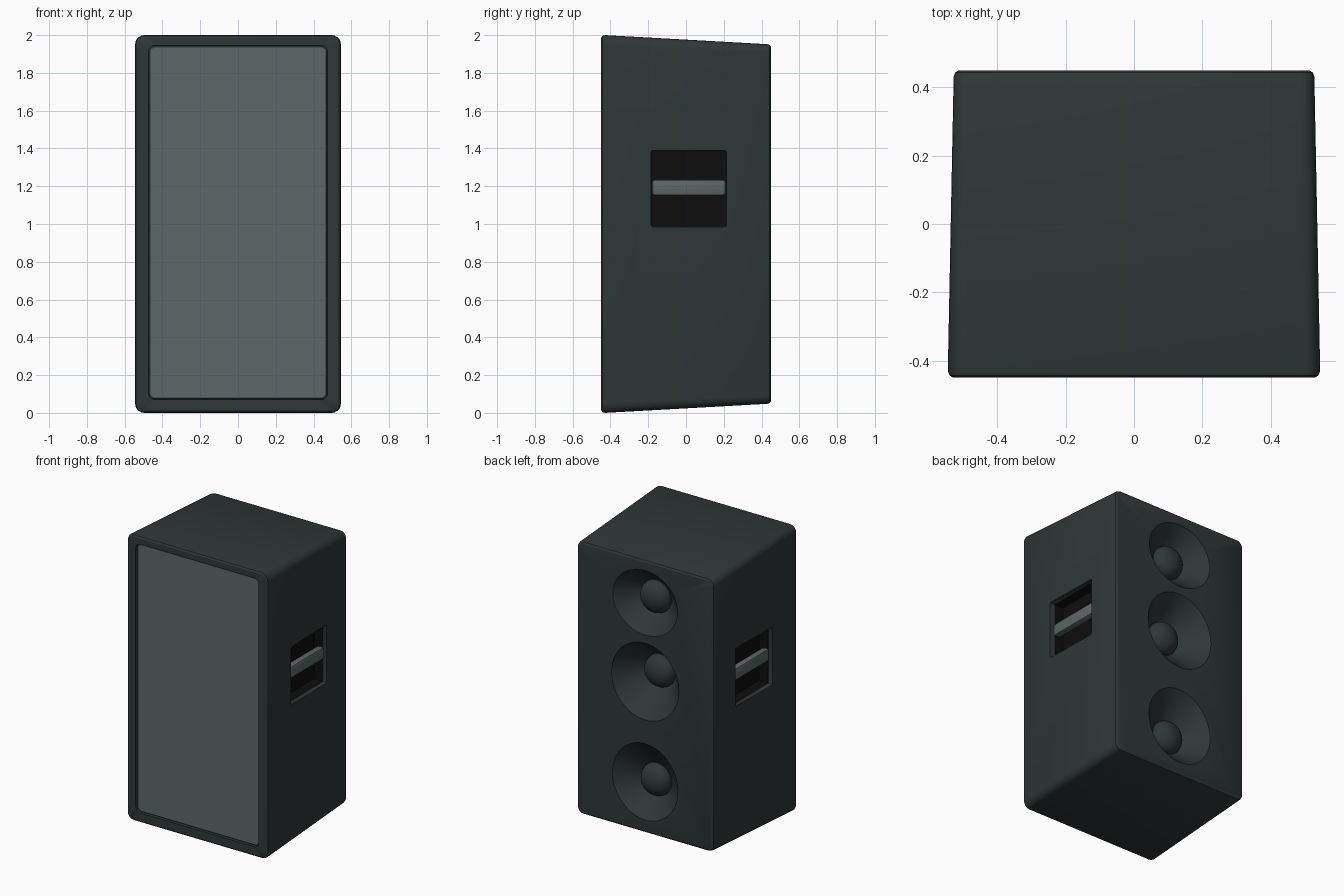
import bpy, bmesh
from math import sin, cos, pi, radians
from mathutils import Matrix, Vector

old = bpy.data.objects.get("Cube")
if old:
    bpy.data.objects.remove(old, do_unlink=True)


def material(name, rgb):
    m = bpy.data.materials.new(name)
    m.use_nodes = True
    m.diffuse_color = (*rgb, 1)
    bsdf = m.node_tree.nodes["Principled BSDF"]
    bsdf.inputs["Base Color"].default_value = (*rgb, 1)
    bsdf.inputs["Roughness"].default_value = 0.7
    return m


CABINET = material("dark_slate", (0.028, 0.038, 0.038))
GREY = material("mid_grey", (0.11, 0.138, 0.138))
BLACK = material("black", (0.004, 0.004, 0.004))


def finish(name, bm, mats):
    bmesh.ops.recalc_face_normals(bm, faces=bm.faces)
    mesh = bpy.data.meshes.new(name)
    bm.to_mesh(mesh)
    bm.free()
    for m in mats:
        mesh.materials.append(m)
    ob = bpy.data.objects.new(name, mesh)
    bpy.context.collection.objects.link(ob)
    return ob


def activate(ob):
    bpy.ops.object.select_all(action='DESELECT')
    ob.select_set(True)
    bpy.context.view_layer.objects.active = ob


def smooth(ob):
    activate(ob)
    bpy.ops.object.shade_smooth_by_angle(angle=radians(30))


def loft(name, rings, mats):
    """Bridge matching rings of points and cap both ends."""
    bm = bmesh.new()
    loops = [[bm.verts.new(p) for p in ring] for ring in rings]
    n = len(loops[0])
    for a, b in zip(loops, loops[1:]):
        for i in range(n):
            j = (i + 1) % n
            bm.faces.new((a[i], a[j], b[j], b[i]))
    bm.faces.new(loops[0])
    bm.faces.new(loops[-1])
    return finish(name, bm, mats)


def rounded_rect(y, half_x, z0, z1, r, steps=5):
    pts = []
    corners = ((half_x - r, z1 - r), (r - half_x, z1 - r),
               (r - half_x, z0 + r), (half_x - r, z0 + r))
    for k, (cx, cz) in enumerate(corners):
        for s in range(steps + 1):
            a = pi / 2 * (k + s / steps)
            pts.append(Vector((cx + r * cos(a), y, cz + r * sin(a))))
    return pts


def ellipse(y, z, rx, rz, n=48):
    return [Vector((rx * cos(2 * pi * i / n), y, z + rz * sin(2 * pi * i / n)))
            for i in range(n)]


def box(name, centre, size, mats, bevel=0, segments=2):
    bm = bmesh.new()
    bmesh.ops.create_cube(bm, size=1, matrix=Matrix.LocRotScale(centre, None, size))
    if bevel:
        bmesh.ops.bevel(bm, geom=bm.edges[:], offset=bevel, segments=segments,
                        affect='EDGES', profile=0.5)
    return finish(name, bm, mats)


def cut(target, cutter):
    mod = target.modifiers.new("cut", 'BOOLEAN')
    mod.operation = 'DIFFERENCE'
    mod.solver = 'EXACT'
    mod.object = cutter
    activate(target)
    bpy.ops.object.modifier_apply(modifier=mod.name)
    bpy.data.objects.remove(cutter, do_unlink=True)


# Tapered cabinet with softened ends and a shallow front recess
FRONT, BACK = -0.45, 0.45
cabinet = loft("cabinet", [
    rounded_rect(FRONT + 0.03, 0.475, 0.07, 1.945, 0.035),
    rounded_rect(FRONT, 0.475, 0.07, 1.945, 0.035),
    rounded_rect(FRONT, 0.53, 0.015, 1.985, 0.04),
    rounded_rect(FRONT + 0.007, 0.54, 0.004, 1.996, 0.045),
    rounded_rect(FRONT + 0.02, 0.545, 0, 2, 0.05),
    rounded_rect(BACK - 0.02, 0.528, 0.048, 1.952, 0.045),
    rounded_rect(BACK - 0.007, 0.524, 0.052, 1.948, 0.042),
    rounded_rect(BACK, 0.513, 0.063, 1.937, 0.035),
], [CABINET, BLACK])

# Front grille panel
grille = loft("front_grille", [
    rounded_rect(FRONT + 0.035, 0.472, 0.073, 1.942, 0.033),
    rounded_rect(FRONT + 0.017, 0.472, 0.073, 1.942, 0.033),
    rounded_rect(FRONT + 0.012, 0.467, 0.078, 1.937, 0.03),
], [GREY])
smooth(grille)

# Rear cones with domes: name, z, radius x, radius z, depth, dome shift
for name, z, rx, rz, depth, shift in (("upper", 1.655, 0.25, 0.225, 0.125, 0.0),
                                      ("middle", 1.105, 0.26, 0.268, 0.17, 0.015),
                                      ("lower", 0.405, 0.253, 0.266, 0.13, -0.028)):
    inner = 0.115
    e = 0.02 / depth
    cut(cabinet, loft("cone_cutter", [
        ellipse(BACK + 0.02, z - shift * e, rx + (rx - inner) * e, rz + (rz - inner) * e),
        ellipse(BACK - depth, z + shift, inner, inner)], []))
    bm = bmesh.new()
    bmesh.ops.create_uvsphere(
        bm, u_segments=32, v_segments=16, radius=0.112,
        matrix=Matrix.LocRotScale(Vector((0, BACK - depth, z + shift)), None,
                                  Vector((1, 0.75, 1))))
    smooth(finish(name + "_speaker_dome", bm, [CABINET]))

# Side handles: stepped pockets with a grip bar across each
HY, HZ = 0.015, 1.1875
for side, sx in (("left", 1), ("right", -1)):
    cut(cabinet, box("lip_cutter", Vector((sx * 0.555, HY, HZ)),
                     Vector((0.1, 0.4, 0.405)), [], 0.012))
    cut(cabinet, box("pocket_cutter", Vector((sx * 0.49, HY, HZ)),
                     Vector((0.1, 0.388, 0.393)), []))
    bar = box(side + "_handle_bar", Vector((sx * 0.495, HY, HZ + 0.005)),
              Vector((0.05, 0.39, 0.085)), [GREY], 0.014)
    smooth(bar)

# Pocket interiors are black
for p in cabinet.data.polygons:
    c = p.center
    inside = abs(c.y - HY) < 0.21 and abs(c.z - HZ) < 0.21 and abs(c.x) < 0.502
    p.material_index = 1 if inside else 0
smooth(cabinet)
